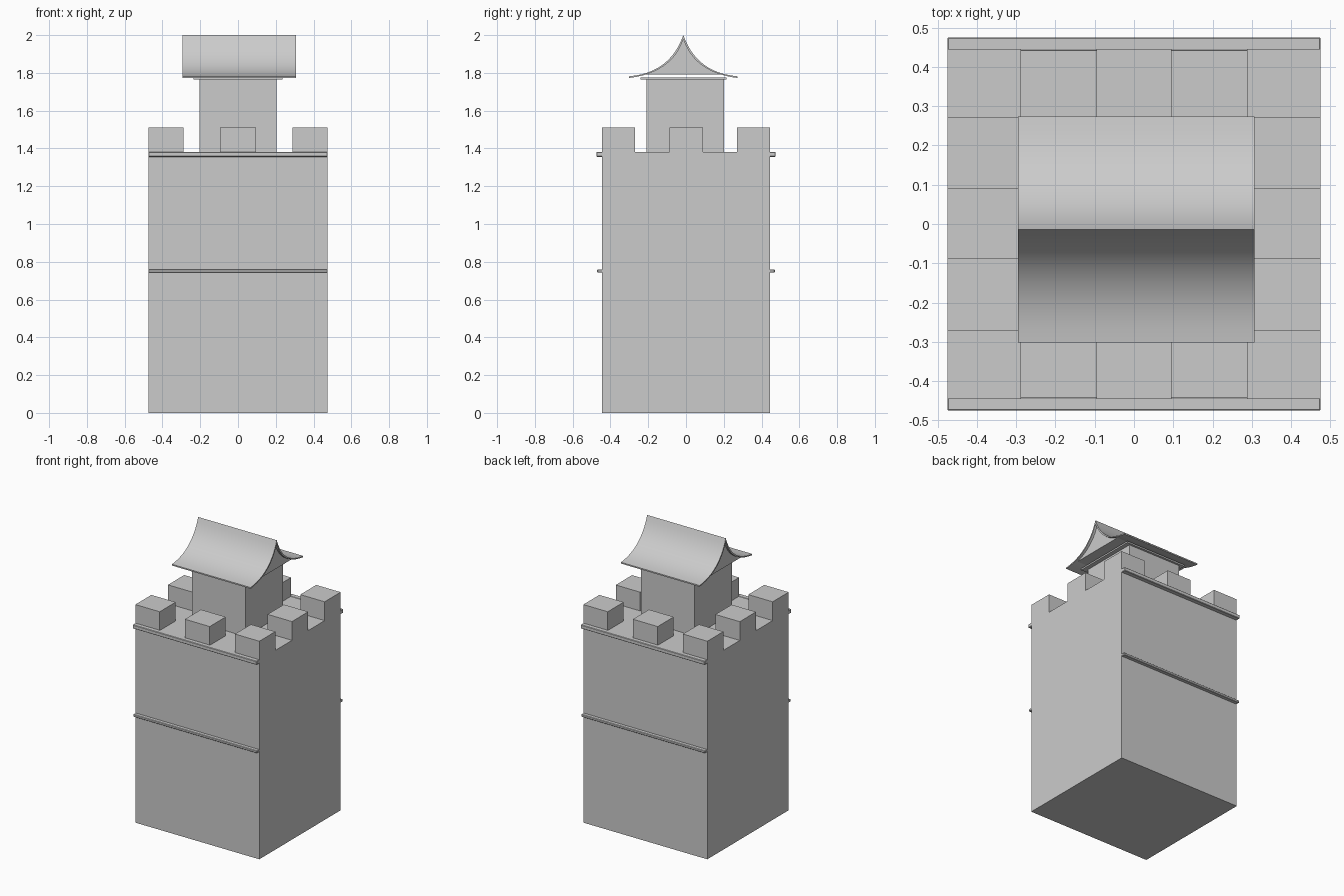
import bpy, bmesh

if "Cube" in bpy.data.objects:
    bpy.data.objects.remove(bpy.data.objects["Cube"])

def mesh_object(name, bm):
    bmesh.ops.recalc_face_normals(bm, faces=bm.faces)
    me = bpy.data.meshes.new(name)
    bm.to_mesh(me)
    bm.free()
    ob = bpy.data.objects.new(name, me)
    bpy.context.collection.objects.link(ob)
    return ob

def box(name, x0, x1, y0, y1, z0, z1):
    bm = bmesh.new()
    bmesh.ops.create_cube(bm, size=1)
    for v in bm.verts:
        v.co = (x1 if v.co.x > 0 else x0, y1 if v.co.y > 0 else y0, z1 if v.co.z > 0 else z0)
    return mesh_object(name, bm)

def extrude_x(name, profile, x0, x1):
    bm = bmesh.new()
    face = bm.faces.new([bm.verts.new((x0, y, z)) for y, z in profile])
    ext = bmesh.ops.extrude_face_region(bm, geom=[face])["geom"]
    bmesh.ops.translate(bm, vec=(x1 - x0, 0, 0),
                        verts=[g for g in ext if isinstance(g, bmesh.types.BMVert)])
    return mesh_object(name, bm)

def smooth(ob):
    bpy.ops.object.select_all(action='DESELECT')
    ob.select_set(True)
    bpy.context.view_layer.objects.active = ob
    bpy.ops.object.shade_smooth_by_angle(angle=0.5)

# Main tower
box("tower_body", -0.475, 0.475, -0.445, 0.445, 0, 1.38)

# Battlements around the rim, leaving the middle free
xs = [(-0.475, -0.288), (-0.095, 0.095), (0.288, 0.475)]
ys = [(-0.445, -0.27), (-0.088, 0.09), (0.27, 0.445)]
for i, x in enumerate(xs):
    for j, y in enumerate(ys):
        if (i, j) != (1, 1):
            box("battlement", *x, *y, 1.38, 1.51)

# Stone bands on front and back
for name, z0, z1, out in (("upper_band", 1.356, 1.382, 0.475), ("lower_band", 0.743, 0.76, 0.47)):
    for s in (-1, 1):
        band = box(name, -0.475, 0.475, *sorted((s * 0.44, s * out)), z0, z1)
        bev = band.modifiers.new("soft_edge", 'BEVEL')
        bev.width = 0.003

# Turret and its cap slab
box("turret", -0.205, 0.205, -0.21, 0.20, 1.38, 1.766)
box("turret_cap", -0.235, 0.235, -0.24, 0.215, 1.764, 1.775)

# Swept roof shell: steep at the ridge, flaring at the eaves
CY, EAVE, RIDGE, HALF = -0.014, 1.782, 2.0, 0.287
def bez(t, drop=0.0):
    p = ((0, RIDGE - 2.5 * drop), (0.07 - drop, 1.80), (HALF, EAVE - drop))
    return tuple((1 - t) ** 2 * a + 2 * t * (1 - t) * b + t * t * c for a, b, c in zip(*p))

N = 12
def arc(drop, t_max=1.0):
    half = [bez(t_max * i / N, drop) for i in range(N + 1)]
    return [(CY - d, z) for d, z in reversed(half)] + [(CY + d, z) for d, z in half[1:]]

smooth(extrude_x("roof_shell", arc(0) + arc(0.009)[::-1], -0.295, 0.307))

# Gable filling set in slightly under the roof
smooth(extrude_x("roof_gable", arc(0.006, 0.8), -0.28, 0.29))
